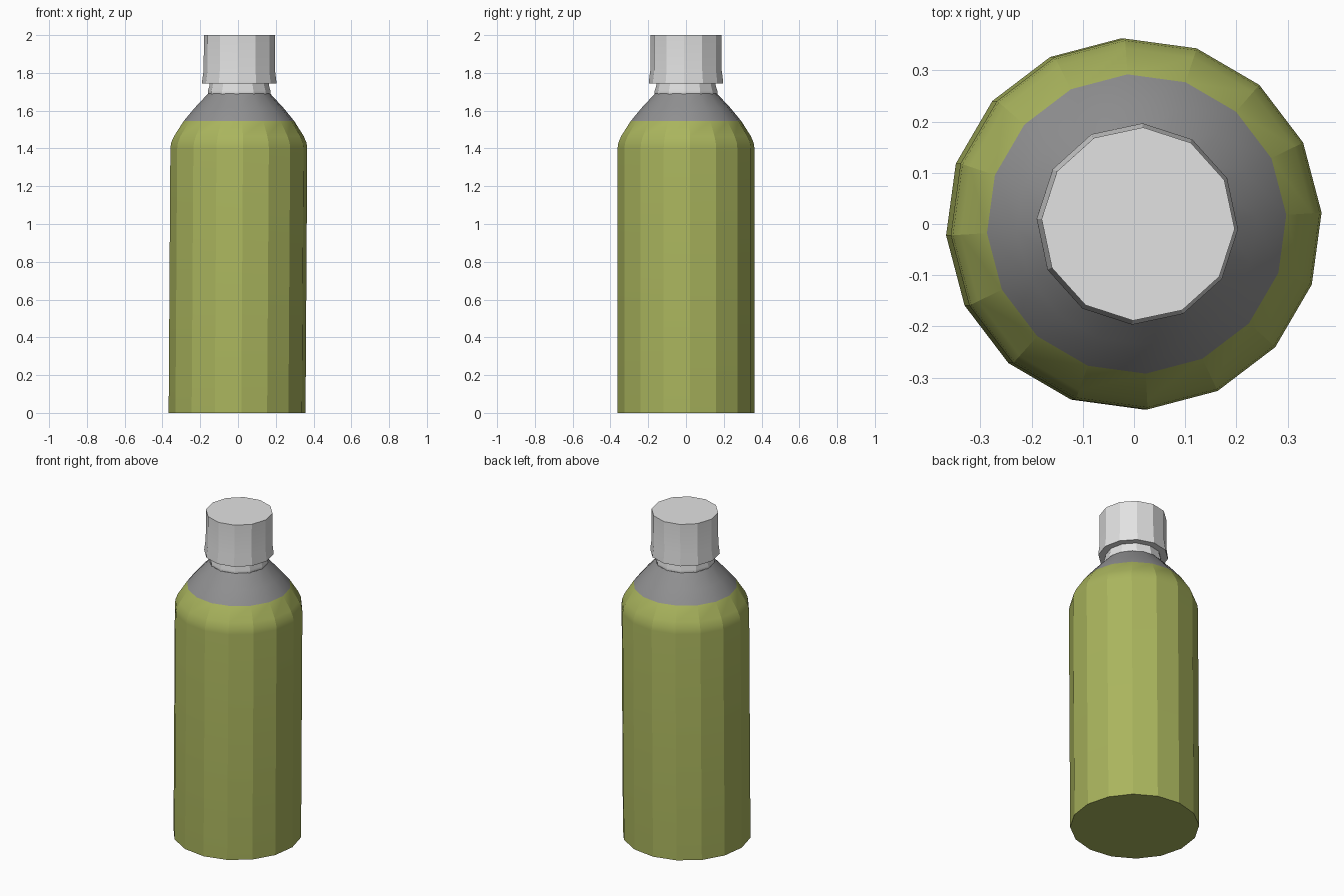
import bpy, bmesh, math

old = bpy.data.objects.get("Cube")
if old:
    bpy.data.objects.remove(old, do_unlink=True)


def material(name, rgb):
    m = bpy.data.materials.new(name)
    m.use_nodes = True
    m.diffuse_color = (*rgb, 1)
    m.node_tree.nodes["Principled BSDF"].inputs["Base Color"].default_value = (*rgb, 1)
    return m


green = material("olive green", (0.40, 0.46, 0.11))
grey = material("mid grey", (0.28, 0.28, 0.285))
white = material("light grey", (0.76, 0.76, 0.76))

LEAN = 0.0065  # the whole bottle leans very slightly to its left


def lathe(name, profile, sides, turn, mats):
    """Closed solid from (radius, z) rings, bottom to top."""
    bm = bmesh.new()
    rings = []
    for r, z in profile:
        angles = [math.radians(turn) + math.tau * i / sides for i in range(sides)]
        rings.append([bm.verts.new((r * math.cos(a) + LEAN * (z - 0.75), r * math.sin(a), z))
                      for a in angles])
    bm.faces.new(rings[0][::-1])
    bm.faces.new(rings[-1])
    for low, high in zip(rings, rings[1:]):
        for i in range(sides):
            j = (i + 1) % sides
            bm.faces.new((low[i], low[j], high[j], high[i]))
    mesh = bpy.data.meshes.new(name)
    bm.to_mesh(mesh)
    bm.free()
    ob = bpy.data.objects.new(name, mesh)
    bpy.context.collection.objects.link(ob)
    for m in mats:
        mesh.materials.append(m)
    bpy.ops.object.select_all(action="DESELECT")
    ob.select_set(True)
    bpy.context.view_layer.objects.active = ob
    bpy.ops.object.shade_smooth_by_angle(angle=math.radians(18))
    return ob


# Faceted body with a rounded shoulder; the upper shoulder is grey
body = lathe("bottle_body",
             [(0.363, 0), (0.363, 1.40), (0.359, 1.43), (0.344, 1.465),
              (0.293, 1.545), (0.235, 1.615), (0.165, 1.69)],
             16, 3.5, [green, grey])
for face in body.data.polygons:
    face.material_index = int(face.center.z > 1.55)

# Neck ring between shoulder and cap
lathe("neck", [(0.158, 1.66), (0.166, 1.69), (0.166, 1.705), (0.157, 1.735), (0.157, 1.78)],
      12, -3, [white])

# Cap with a slightly flared skirt
lathe("cap", [(0.197, 1.745), (0.197, 1.755), (0.189, 1.815), (0.189, 2.0)], 12, -3, [white])
